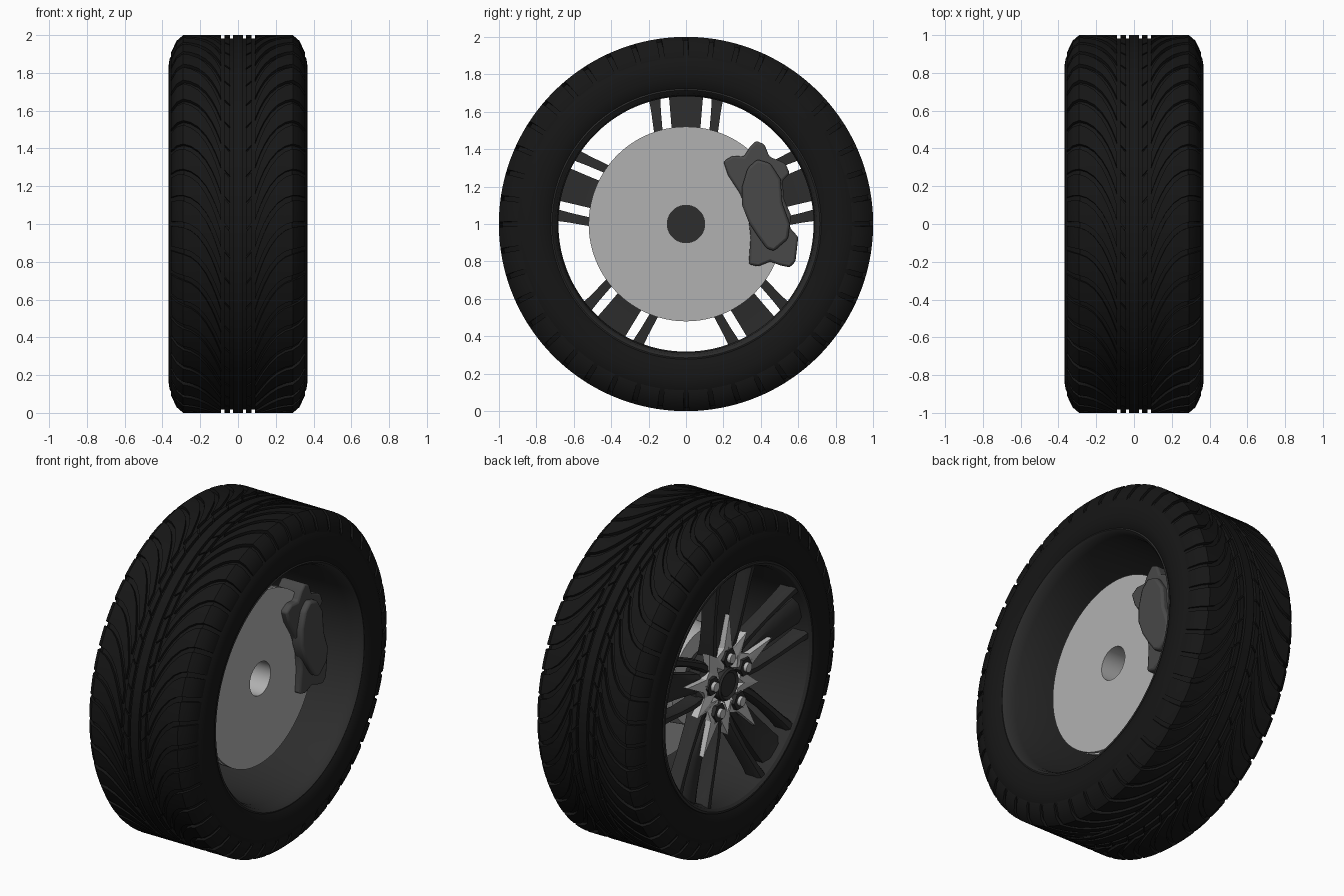
import bpy, bmesh
from math import sin, cos, pi, radians

if "Cube" in bpy.data.objects:
    bpy.data.objects.remove(bpy.data.objects["Cube"])

CZ = 1.0            # axle height; the axle runs along x
GROUPS = [radians(90 + 72 * k) for k in range(5)]


def material(name, v):
    m = bpy.data.materials.new(name)
    m.diffuse_color = (v, v, v, 1)
    m.use_nodes = True
    m.node_tree.nodes["Principled BSDF"].inputs["Base Color"].default_value = m.diffuse_color
    return m


RUBBER = material("rubber", 0.008)
ALLOY = material("dark_alloy", 0.026)
IRON = material("caliper_iron", 0.065)
STEEL = material("disc_steel", 0.44)
BRIGHT = material("bright_alloy", 0.5)


def polar(x, r, a):
    return (x, r * cos(a), CZ + r * sin(a))


def finish(name, bm, mat, angle=30, bevel=0):
    bmesh.ops.recalc_face_normals(bm, faces=bm.faces)
    me = bpy.data.meshes.new(name)
    bm.to_mesh(me)
    bm.free()
    ob = bpy.data.objects.new(name, me)
    bpy.context.collection.objects.link(ob)
    me.materials.append(mat)
    bpy.ops.object.select_all(action='DESELECT')
    bpy.context.view_layer.objects.active = ob
    ob.select_set(True)
    bpy.ops.object.shade_smooth_by_angle(angle=radians(angle))
    if bevel:
        b = ob.modifiers.new("bevel", 'BEVEL')
        b.width, b.segments = bevel, 2
    return ob


def skin(bm, rings, wrap=True, caps=False):
    """Join equal rings of points with quads."""
    vs = [[bm.verts.new(p) for p in ring] for ring in rings]
    n = len(vs[0])
    for i in range(len(vs) if wrap else len(vs) - 1):
        a, b = vs[i], vs[(i + 1) % len(vs)]
        for j in range(n):
            k = (j + 1) % n
            bm.faces.new((a[j], a[k], b[k], b[j]))
    if caps:
        bm.faces.new(vs[0][::-1])
        bm.faces.new(vs[-1])


def revolve(name, profile, mat, segs=128):
    """Closed (x, radius) profile turned about the axle."""
    bm = bmesh.new()
    skin(bm, [[polar(x, r, 2 * pi * i / segs) for x, r in profile] for i in range(segs)])
    return finish(name, bm, mat)


def prism(bm, pts, x0, x1):
    skin(bm, [[(x, y, z) for y, z in pts] for x in (x0, x1)], wrap=False, caps=True)


def mirrored(half):
    return half + [(-x, r) for x, r in reversed(half)]


# Tyre carcass
revolve("tyre_carcass", mirrored([(0.0, 0.982), (0.285, 0.982), (0.318, 0.955), (0.347, 0.90),
        (0.362, 0.875), (0.369, 0.83), (0.368, 0.78), (0.357, 0.735), (0.34, 0.712)])[:-1]
        [:9] + [(-0.34, 0.712), (-0.357, 0.735), (-0.368, 0.78), (-0.369, 0.83), (-0.362, 0.875),
                (-0.347, 0.90), (-0.318, 0.955), (-0.285, 0.982)], RUBBER)


def tread_radius(x):
    pts = [(0, 1.0), (0.29, 1.0), (0.325, 0.97), (0.356, 0.905)]
    for (xa, ra), (xb, rb) in zip(pts, pts[1:]):
        if x <= xb:
            return ra + (rb - ra) * (x - xa) / (xb - xa)
    return pts[-1][1]


def tread(name, xs, count, sweep, gap, rows=4, phase=0):
    """Raised blocks between swept grooves, mirrored to both sides."""
    bm = bmesh.new()
    pitch = 2 * pi / count
    for side in (1, -1):
        for k in range(count):
            cols = []
            for x in xs:
                a0 = (k + phase) * pitch + sweep(x) + gap(x) / 2
                span = pitch - gap(x)
                r = tread_radius(abs(x))
                ang = [a0 + span * j / rows for j in range(rows + 1)]
                cols.append([polar(side * x, r, a) for a in ang] +
                            [polar(side * x, r - 0.035, a) for a in reversed(ang)])
            skin(bm, cols, wrap=False, caps=True)
    return finish(name, bm, RUBBER)


# Tread: curved shoulder blocks and straight inner ribs
tread("tread_shoulder_blocks", [0.09, 0.105, 0.12, 0.14, 0.17, 0.21, 0.25, 0.29, 0.325, 0.354], 44,
      lambda x: 0.28 * ((0.356 - x) / 0.26) ** 3,
      lambda x: 0.026 + 0.034 * ((0.356 - x) / 0.26) ** 2)
tread("tread_inner_ribs", [0.043, 0.058, 0.072], 44,
      lambda x: 1.2 * (0.072 - x), lambda x: 0.012)
revolve("tread_centre_rib", [(-0.027, 0.97), (-0.027, 1.0), (0.027, 1.0), (0.027, 0.97)], RUBBER)

# Rim barrel with both flanges
revolve("rim_barrel", [(-0.33, 0.728), (-0.356, 0.722), (-0.358, 0.71), (-0.345, 0.695),
        (-0.30, 0.682), (0.10, 0.682), (0.28, 0.688), (0.335, 0.70), (0.352, 0.715),
        (0.345, 0.728), (0.32, 0.728), (0.28, 0.708), (-0.28, 0.708)], ALLOY)

# Hub of the rim, with a dished centre cap
revolve("rim_hub", [(-0.10, 0.001), (-0.10, 0.17), (-0.16, 0.23), (-0.235, 0.24), (-0.255, 0.21),
        (-0.255, 0.001)], ALLOY, 60)
revolve("centre_cap", [(-0.24, 0.001), (-0.24, 0.095), (-0.285, 0.095), (-0.295, 0.085),
        (-0.285, 0.07), (-0.288, 0.001)], ALLOY, 48)


def spoke(bm, a, sections):
    """Chamfered bar along angle a; sections are (radius, offset, half width, front x, back x)."""
    rings = []
    for r, t, w, xf, xb in sections:
        ring = []
        for dt, x in ((-w, xb), (-w, xf + 0.02), (-w * .55, xf), (w * .55, xf), (w, xf + 0.02), (w, xb)):
            s = t + dt
            ring.append((x, r * cos(a) - s * sin(a), CZ + r * sin(a) + s * cos(a)))
        rings.append(ring)
    skin(bm, rings, wrap=False, caps=True)


# Five wide spokes, each flanked by a pair of thin ones
bm = bmesh.new()
for a in GROUPS:
    spoke(bm, a, [(0.12, 0, 0.05, -0.245, -0.13), (0.28, 0, 0.058, -0.252, -0.17),
                  (0.45, 0, 0.072, -0.268, -0.20), (0.60, 0, 0.084, -0.295, -0.22),
                  (0.69, 0, 0.092, -0.315, -0.22)])
finish("wide_spokes", bm, ALLOY)
bm = bmesh.new()
for a in GROUPS:
    for s in (1, -1):
        spoke(bm, a, [(0.14, s * 0.075, 0.030, -0.25, -0.14), (0.28, s * 0.115, 0.026, -0.275, -0.19),
                      (0.45, s * 0.143, 0.022, -0.30, -0.22), (0.60, s * 0.16, 0.026, -0.325, -0.24),
                      (0.685, s * 0.17, 0.032, -0.342, -0.25)])
finish("thin_spokes", bm, ALLOY)

# Bright faceted star around the hub
bm = bmesh.new()
outline = []
for a in GROUPS:
    for d, r, x in ((-36, 0.31, -0.285), (-22, 0.20, -0.265), (-9, 0.235, -0.285),
                    (0, 0.43, -0.295), (9, 0.235, -0.285), (22, 0.20, -0.265)):
        outline.append((a + radians(d), r, x))
skin(bm, [[polar(-0.25, 0.10, a), polar(x + 0.005 if r > .22 else x - 0.02, r * 0.55, a),
           polar(x, r, a), polar(-0.235, r * 0.98, a)] for a, r, x in outline])
finish("hub_star", bm, BRIGHT, 15)


def studs(name, radius, x0, x1, mat, segs, place=0.165):
    bm = bmesh.new()
    for a in GROUPS:
        cy, cz = place * cos(a), CZ + place * sin(a)
        prism(bm, [(cy + radius * cos(2 * pi * i / segs), cz + radius * sin(2 * pi * i / segs))
                   for i in range(segs)], x0, x1)
    return finish(name, bm, mat)


# Bolt pockets and bolts
studs("bolt_pockets", 0.056, -0.24, -0.297, ALLOY, 6)
studs("wheel_bolts", 0.028, -0.25, -0.318, BRIGHT, 16)

# Brake disc with vent slot, hat and centre bore
revolve("brake_disc", [(0.15, 0.10), (0.15, 0.52), (0.13, 0.52), (0.13, 0.49), (0.11, 0.49),
        (0.11, 0.52), (0.09, 0.52), (0.09, 0.30), (-0.10, 0.28), (-0.10, 0.10)], STEEL)

# Caliper body and its raised cover
bm = bmesh.new()
prism(bm, [(0.20, 1.335), (0.25, 1.365), (0.31, 1.36), (0.34, 1.41), (0.375, 1.445), (0.42, 1.425),
           (0.445, 1.36), (0.53, 1.325), (0.555, 1.27), (0.515, 1.23), (0.525, 1.13), (0.56, 1.05),
           (0.555, 0.98), (0.60, 0.93), (0.585, 0.80), (0.555, 0.768), (0.50, 0.78), (0.45, 0.80),
           (0.385, 0.773), (0.335, 0.785), (0.345, 0.93), (0.33, 1.06), (0.29, 1.16), (0.225, 1.26)],
      0.03, 0.19)
finish("caliper_body", bm, IRON, 40, 0.012)
bm = bmesh.new()
prism(bm, [(0.33, 1.30), (0.38, 1.345), (0.45, 1.325), (0.505, 1.24), (0.515, 1.11), (0.555, 1.00),
           (0.545, 0.92), (0.47, 0.855), (0.43, 0.87), (0.38, 0.94), (0.335, 1.01), (0.30, 1.10),
           (0.30, 1.20)], 0.15, 0.225)
finish("caliper_cover", bm, IRON, 40, 0.014)
